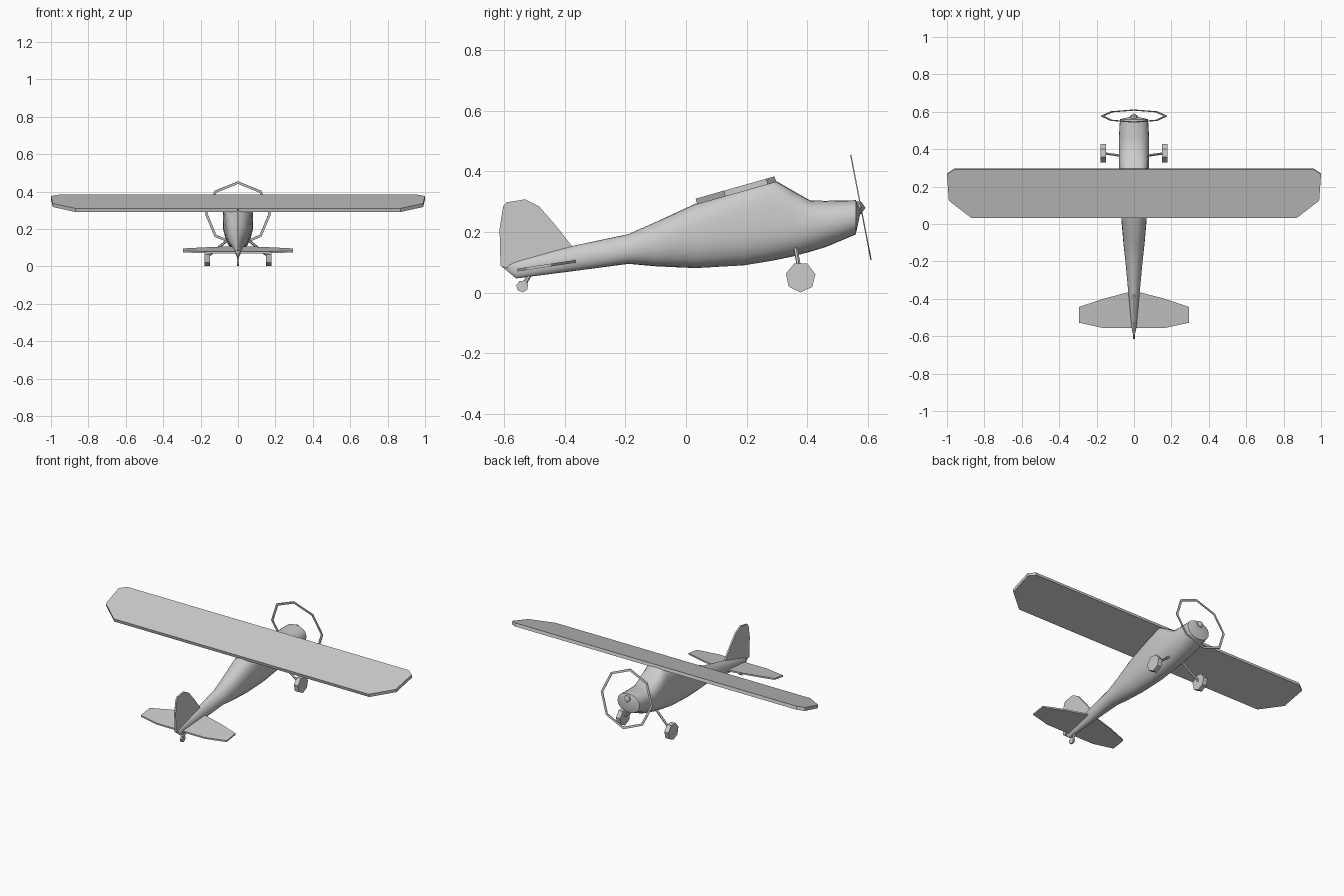
import bpy, bmesh
from math import cos, sin, pi, atan2
from mathutils import Vector, Matrix

if "Cube" in bpy.data.objects:
    bpy.data.objects.remove(bpy.data.objects["Cube"])


def finish(name, bm, smooth=None):
    bmesh.ops.recalc_face_normals(bm, faces=bm.faces)
    me = bpy.data.meshes.new(name)
    bm.to_mesh(me)
    bm.free()
    ob = bpy.data.objects.new(name, me)
    bpy.context.collection.objects.link(ob)
    if smooth:
        bpy.ops.object.select_all(action='DESELECT')
        ob.select_set(True)
        bpy.context.view_layer.objects.active = ob
        bpy.ops.object.shade_smooth_by_angle(angle=smooth)
    return ob


def loft(name, rings, tip_a, tip_b, smooth):
    """Skin closed rings and close both ends to a tip point."""
    bm = bmesh.new()
    vs = [[bm.verts.new(p) for p in r] for r in rings]
    n = len(vs[0])
    for a, b in zip(vs, vs[1:]):
        for i in range(n):
            bm.faces.new((a[i], a[(i + 1) % n], b[(i + 1) % n], b[i]))
    for ring, tip in ((vs[0], tip_a), (vs[-1], tip_b)):
        t = bm.verts.new(tip)
        for i in range(n):
            bm.faces.new((ring[i], ring[(i + 1) % n], t))
    return finish(name, bm, smooth)


def plate(name, bottom, offset):
    """Flat polygon thickened by an offset vector."""
    bm = bmesh.new()
    f = bm.faces.new([bm.verts.new(p) for p in bottom])
    ext = bmesh.ops.extrude_face_region(bm, geom=[f], use_keep_orig=True)
    bmesh.ops.translate(bm, vec=offset,
                        verts=[g for g in ext['geom'] if isinstance(g, bmesh.types.BMVert)])
    return finish(name, bm)


def mirrored(half):
    return half + [(-x, y) for x, y in reversed(half)]


def wheel(name, x, y, z, r, width, sides, turn):
    pts = [(x - width / 2, y + r * cos(turn + 2 * pi * i / sides),
            z + r * sin(turn + 2 * pi * i / sides)) for i in range(sides)]
    return plate(name, pts, (width, 0, 0))


def rod(name, a, b, r, sides=6):
    a, b = Vector(a), Vector(b)
    bm = bmesh.new()
    m = Matrix.Translation((a + b) / 2) @ (b - a).to_track_quat('Z', 'Y').to_matrix().to_4x4()
    bmesh.ops.create_cone(bm, cap_ends=True, segments=sides, radius1=r, radius2=r,
                          depth=(b - a).length, matrix=m)
    return finish(name, bm)


# Fuselage stations: y, bottom z, top z, half width, widest z, roundness of upper half
stations = [
    (-0.56, 0.047, 0.105, 0.012, 0.08, 1.7),
    (-0.38, 0.070, 0.153, 0.029, 0.11, 1.8),
    (-0.19, 0.095, 0.193, 0.047, 0.14, 1.9),
    (-0.10, 0.087, 0.233, 0.057, 0.16, 2.0),
    (0.03, 0.081, 0.293, 0.068, 0.19, 2.6),
    (0.19, 0.090, 0.345, 0.077, 0.21, 3.5),
    (0.288, 0.106, 0.374, 0.080, 0.22, 4.0),
    (0.35, 0.119, 0.338, 0.081, 0.22, 3.2),
    (0.41, 0.135, 0.304, 0.081, 0.225, 2.5),
    (0.46, 0.150, 0.303, 0.081, 0.23, 2.3),
    (0.56, 0.192, 0.305, 0.075, 0.25, 2.2),
]


def section(y, zb, zt, w, zm, n, count=24):
    ring = []
    for i in range(count):
        c, s = cos(2 * pi * i / count), sin(2 * pi * i / count)
        e = 2 / n if s > 0 else 2 / 2.1
        x = w * abs(c) ** e * (1 if c > 0 else -1)
        h = abs(s) ** e
        ring.append((x, y, zm + (zt - zm) * h if s > 0 else zm - (zm - zb) * h))
    return ring


loft("fuselage", [section(*s) for s in stations], (0, -0.61, 0.088), (0, 0.578, 0.275), 0.7)

# Spinner on the nose
nose = [[(r * cos(2 * pi * i / 8), y, 0.28 + r * sin(2 * pi * i / 8)) for i in range(8)]
        for y, r in ((0.555, 0.022), (0.578, 0.02))]
loft("spinner", nose, (0, 0.55, 0.28), (0, 0.592, 0.28), 0.7)

# Main wing, pitched up toward its leading edge
wing = mirrored([(0.87, 0.037), (0.99, 0.13), (1.0, 0.27), (0.96, 0.297)])
plate("main_wing", [(x, y, 0.291 + 0.283 * (y - 0.037)) for x, y in wing], (0, -0.005, 0.019))

# Tailplane
tail = mirrored([(0.165, -0.556), (0.293, -0.528), (0.293, -0.443), (0.165, -0.4), (0.03, -0.365)])
plate("tailplane", [(x, y, 0.07 + 0.15 * (y + 0.556)) for x, y in tail], (0, 0, 0.009))

# Upright fin
fin = [(-0.52, 0.06), (-0.612, 0.088), (-0.615, 0.21), (-0.603, 0.285), (-0.592, 0.298),
       (-0.53, 0.308), (-0.484, 0.284), (-0.43, 0.222), (-0.375, 0.152)]
plate("tail_fin", [(-0.005, y, z) for y, z in fin], (0.01, 0, 0))

# Main wheels with struts
for side, sx in (("right", 1), ("left", -1)):
    wheel(side + "_wheel", 0.165 * sx, 0.378, 0.051, 0.05, 0.028, 7, 0.2)
    rod(side + "_wheel_strut", (0.16 * sx, 0.378, 0.055), (0.05 * sx, 0.362, 0.145), 0.007)

# Tail wheel
wheel("tail_wheel", 0, -0.54, 0.021, 0.02, 0.012, 7, 0.3)
rod("tail_wheel_strut", (0, -0.535, 0.025), (0, -0.515, 0.06), 0.007)

# Tilted eight-sided propeller ring
bm = bmesh.new()
tilt = Matrix.Translation((0, 0.577, 0.281)) @ Matrix.Rotation(atan2(0.067, 0.347), 4, 'X')
loops = [[bm.verts.new(tilt @ Vector((r * sin(pi * i / 4), y, r * cos(pi * i / 4))))
          for i in range(8)]
         for r, y in ((0.177, -0.002), (0.177, 0.002), (0.163, 0.002), (0.163, -0.002))]
for k in range(4):
    a, b = loops[k], loops[(k + 1) % 4]
    for i in range(8):
        bm.faces.new((a[i], a[(i + 1) % 8], b[(i + 1) % 8], b[i]))
finish("propeller_ring", bm)
